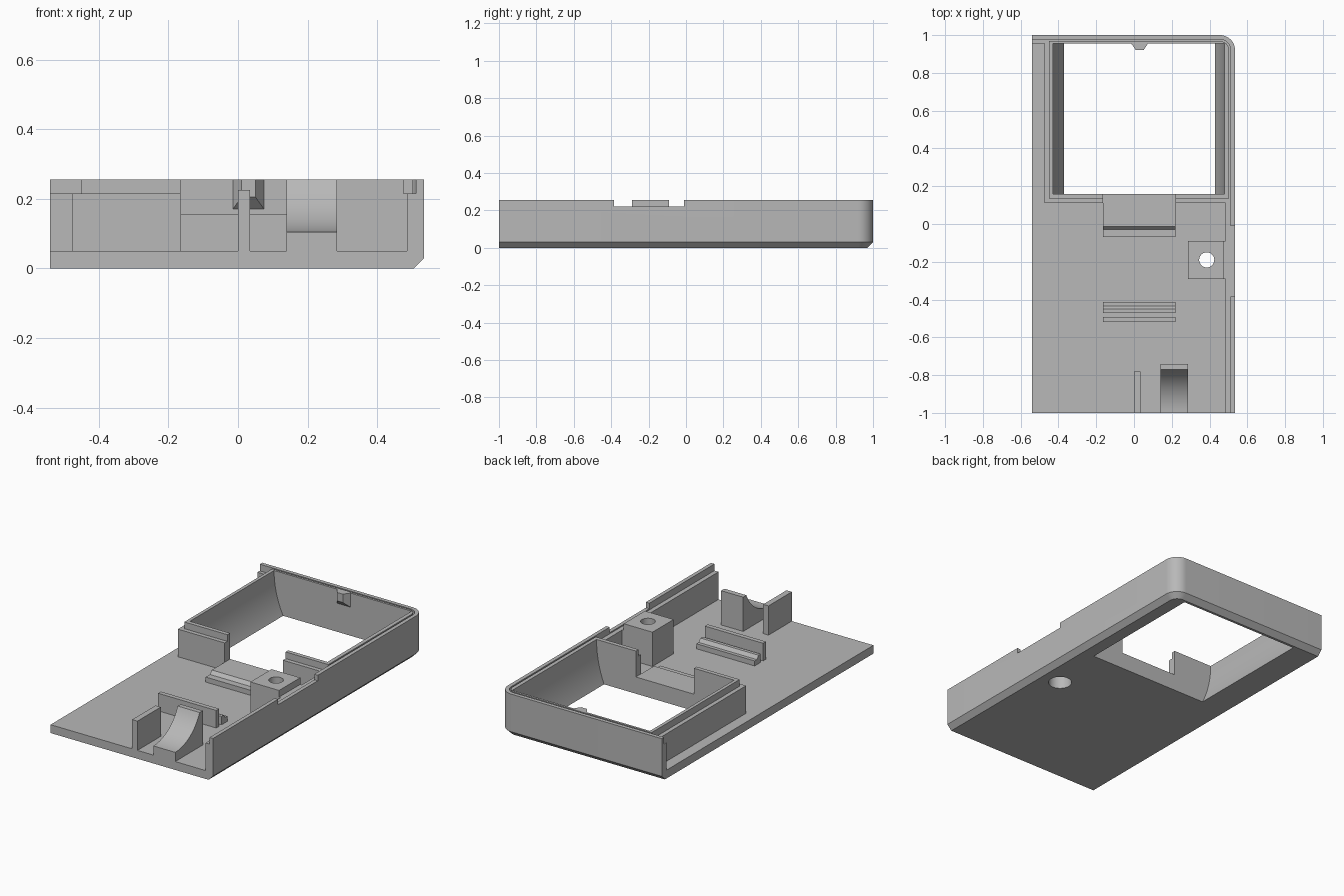
import bpy, bmesh, math
from math import sin, cos, pi, sqrt

if "Cube" in bpy.data.objects:
    bpy.data.objects.remove(bpy.data.objects["Cube"])

grey = bpy.data.materials.new("plain grey")
grey.use_nodes = True
grey.diffuse_color = (0.48, 0.48, 0.48, 1)
grey.node_tree.nodes["Principled BSDF"].inputs["Base Color"].default_value = grey.diffuse_color

FLOOR, LEDGE, TOP = 0.05, 0.215, 0.255
X0, X1, RADIUS = -0.54, 0.535, 0.08


def loft(name, rings):
    """Closed solid through rings of equal point count."""
    bm = bmesh.new()
    loops = [[bm.verts.new(p) for p in ring] for ring in rings]
    bm.faces.new(loops[0])
    bm.faces.new(loops[-1])
    n = len(loops[0])
    for a, b in zip(loops, loops[1:]):
        for i in range(n):
            j = (i + 1) % n
            bm.faces.new((a[i], a[j], b[j], b[i]))
    bmesh.ops.recalc_face_normals(bm, faces=bm.faces)
    mesh = bpy.data.meshes.new(name)
    bm.to_mesh(mesh)
    bm.free()
    mesh.materials.append(grey)
    obj = bpy.data.objects.new(name, mesh)
    bpy.context.collection.objects.link(obj)
    return obj


def prism(name, profile, axis, lo, hi):
    """Extrude a 2D profile along x, y or z."""
    place = {"x": lambda a, b, t: (t, a, b),
             "y": lambda a, b, t: (a, t, b),
             "z": lambda a, b, t: (a, b, t)}[axis]
    return loft(name, [[place(a, b, t) for a, b in profile] for t in (lo, hi)])


def box(name, x0, x1, y0, y1, z0, z1):
    return prism(name, [(x0, y0), (x1, y0), (x1, y1), (x0, y1)], "z", z0, z1)


def outline(d, x0=X0, y0=-1.0):
    """Plan shape with one rounded corner, inset by d on the right and back."""
    r = RADIUS - d
    arc = [(X1 - RADIUS + r * cos(k * pi / 24), 1 - RADIUS + r * sin(k * pi / 24))
           for k in range(13)]
    return [(x0, y0), (X1 - d, y0)] + arc + [(x0, 1 - d)]


def combine(target, tool, operation, keep=False):
    mod = target.modifiers.new("cut", "BOOLEAN")
    mod.operation, mod.object, mod.solver = operation, tool, "EXACT"
    bpy.context.view_layer.objects.active = target
    bpy.ops.object.modifier_apply(modifier=mod.name)
    if not keep:
        bpy.data.objects.remove(tool)


# Case: chamfered block, hollowed, with a thin outer lip along two sides
levels = ((0.03, 0), (0, 0.03), (0, TOP))
case = loft("case", [[(x, y, z) for x, y in outline(d)] for d, z in levels])
combine(case, box("pocket", -1, 0.485, -1.2, 0.955, FLOOR, 1), "DIFFERENCE")
combine(case, prism("lip_step", outline(0.023, -1, -1.2), "z", LEDGE, 1), "DIFFERENCE")
combine(case, box("side_notch", 0.5, 1, -0.385, -0.01, 0.222, 1), "DIFFERENCE")

# Window frame with an upper rail, broken by a gap at the front
combine(case, box("frame", -0.475, 0.49, 0.11, 0.96, 0.02, LEDGE), "UNION")
combine(case, prism("rail", outline(0.032, -0.45, 0.135), "z", 0.03, TOP), "UNION")
combine(case, box("frame_gap", -0.165, 0.22, 0, 0.3, 0.1, 1), "DIFFERENCE")

# Window opening whose left and right walls curve inward toward the bottom
def curve_in(z, depth):
    drop = TOP - z
    r = (TOP ** 2 + depth ** 2) / (2 * depth)
    return r - sqrt(r * r - drop * drop)

heights = [-0.015 + 0.27 * k / 14 for k in range(15)]
left = [(-0.43 + curve_in(z, 0.06), z) for z in heights]
right = [(0.48 - curve_in(z, 0.05), z) for z in heights]
profile = left + [(-0.43, 0.4), (0.48, 0.4)] + right[::-1]
combine(case, prism("window", profile, "y", 0.16, 0.955), "DIFFERENCE")

# Screw post with a through hole and a wider recess from below
post = box("screw_post", 0.285, 0.475, -0.29, -0.09, FLOOR, TOP)
combine(case, box("post_filler", 0.47, 0.49, -0.29, -0.09, 0.03, LEDGE), "UNION")
for radius, z0, z1 in ((0.04, -0.1, 0.5), (0.065, -0.1, 0.17)):
    ring = [(0.385 + radius * cos(k * pi / 20), -0.19 + radius * sin(k * pi / 20))
            for k in range(40)]
    hole = prism("hole", ring, "z", z0, z1)
    combine(case, hole, "DIFFERENCE", keep=True)
    combine(post, hole, "DIFFERENCE")

# Stepped holders between the window and the front
prism("rear_holder", [(-0.07, FLOOR), (-0.07, 0.08), (-0.03, 0.08), (-0.012, 0.1),
                      (0.11, 0.1), (0.11, FLOOR)], "x", -0.165, 0.22)
prism("front_holder", [(-0.413, FLOOR), (-0.413, 0.08), (-0.434, 0.08), (-0.45, 0.1),
                       (-0.47, 0.1), (-0.47, FLOOR)], "x", -0.165, 0.22)
box("holder_plate", -0.165, 0.22, -0.52, -0.493, FLOOR, 0.155)

# Cradle with a concave top, and the thin plate beside it
R = 0.251
sweep = math.asin(0.23 / R)
arc = [(-1 + R * sin(sweep * k / 16), 0.105 + R - R * cos(sweep * k / 16)) for k in range(17)]
prism("cradle", [(-1, FLOOR)] + arc + [(-0.74, TOP), (-0.74, FLOOR)], "x", 0.14, 0.285)
box("cradle_plate", 0, 0.035, -1, -0.78, FLOOR, 0.225)

# Small catch on the inside of the back wall, sloped underneath
loft("catch", [[(-0.015, 0.956, z0), (0.075, 0.956, z0), (0.05, 0.92, z1), (0.01, 0.92, z1)]
               for z0, z1 in ((0.17, 0.205), (TOP, TOP))])

# Smooth curved faces, keep edges sharp
for obj in bpy.context.collection.objects:
    if obj.type == "MESH" and grey.name in obj.data.materials:
        bpy.ops.object.select_all(action="DESELECT")
        obj.select_set(True)
        bpy.context.view_layer.objects.active = obj
        bpy.ops.object.shade_smooth_by_angle(angle=math.radians(25))
